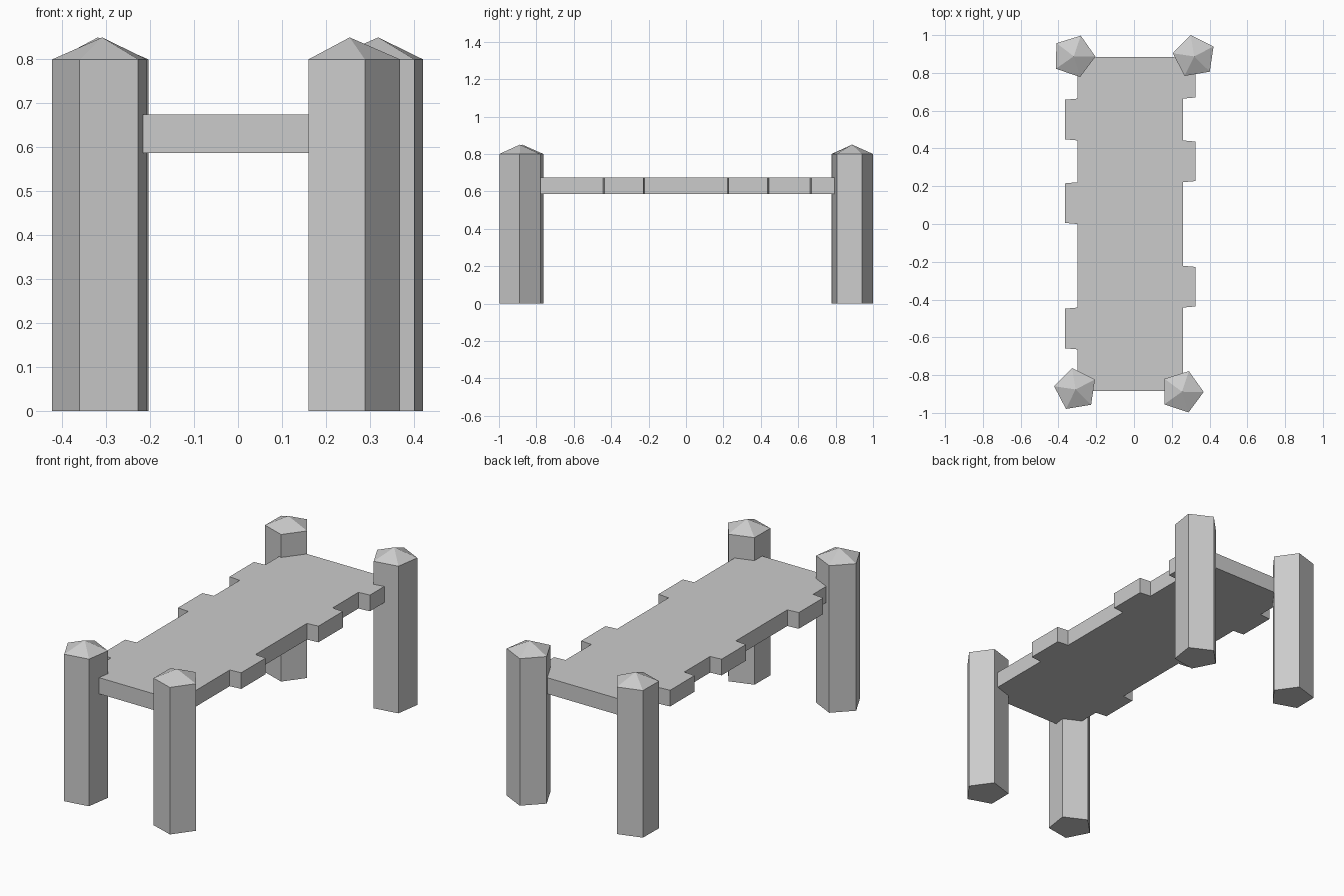
import bpy, bmesh
from math import cos, sin, tau, radians

if "Cube" in bpy.data.objects:
    bpy.data.objects.remove(bpy.data.objects["Cube"])


def make_object(name, bm):
    bmesh.ops.recalc_face_normals(bm, faces=bm.faces)
    mesh = bpy.data.meshes.new(name)
    bm.to_mesh(mesh)
    bm.free()
    obj = bpy.data.objects.new(name, mesh)
    bpy.context.collection.objects.link(obj)
    return obj


def post(name, x, y, turn, radius=0.115, shoulder=0.80, tip=0.85):
    """Five-sided post with a low pointed cap."""
    bm = bmesh.new()
    angles = [radians(turn) + tau * i / 5 for i in range(5)]
    low, high = [[bm.verts.new((x + radius * cos(a), y + radius * sin(a), z))
                  for a in angles] for z in (0, shoulder)]
    apex = bm.verts.new((x, y, tip))
    bm.faces.new(low)
    for i in range(5):
        j = (i + 1) % 5
        bm.faces.new((low[i], low[j], high[j], high[i]))
        bm.faces.new((high[i], high[j], apex))
    return make_object(name, bm)


def deck_side(edge_x, tab_x, tab_rows):
    """Points from front to back along one deck side, with tapered tabs."""
    pts = [(edge_x, -half)]
    for r in tab_rows:
        y0, y1 = -half + r * row, -half + (r + 1) * row
        pts += [(edge_x, y0), (tab_x, y0 + 0.006), (tab_x, y1 - 0.006), (edge_x, y1)]
    if 7 not in tab_rows:
        pts.append((edge_x, half))
    return pts


# Deck: one slab, eight plank rows with some planks sticking out
half, row = 0.885, 1.77 / 8
right = deck_side(0.26, 0.325, (2, 5, 7))
left = deck_side(-0.30, -0.365, (1, 4, 6))
bm = bmesh.new()
base = bm.faces.new([bm.verts.new((x, y, 0.587)) for x, y in right + left[::-1]])
grown = bmesh.ops.extrude_face_region(bm, geom=[base], use_keep_orig=True)
bmesh.ops.translate(bm, vec=(0, 0, 0.088),
                    verts=[g for g in grown["geom"] if isinstance(g, bmesh.types.BMVert)])
make_object("deck", bm)

# Corner posts, each slightly turned
post("front_left_post", -0.309, -0.876, 27.5)
post("front_right_post", 0.254, -0.888, -0.5)
post("back_left_post", -0.319, 0.888, -1)
post("back_right_post", 0.319, 0.887, 27.5)
